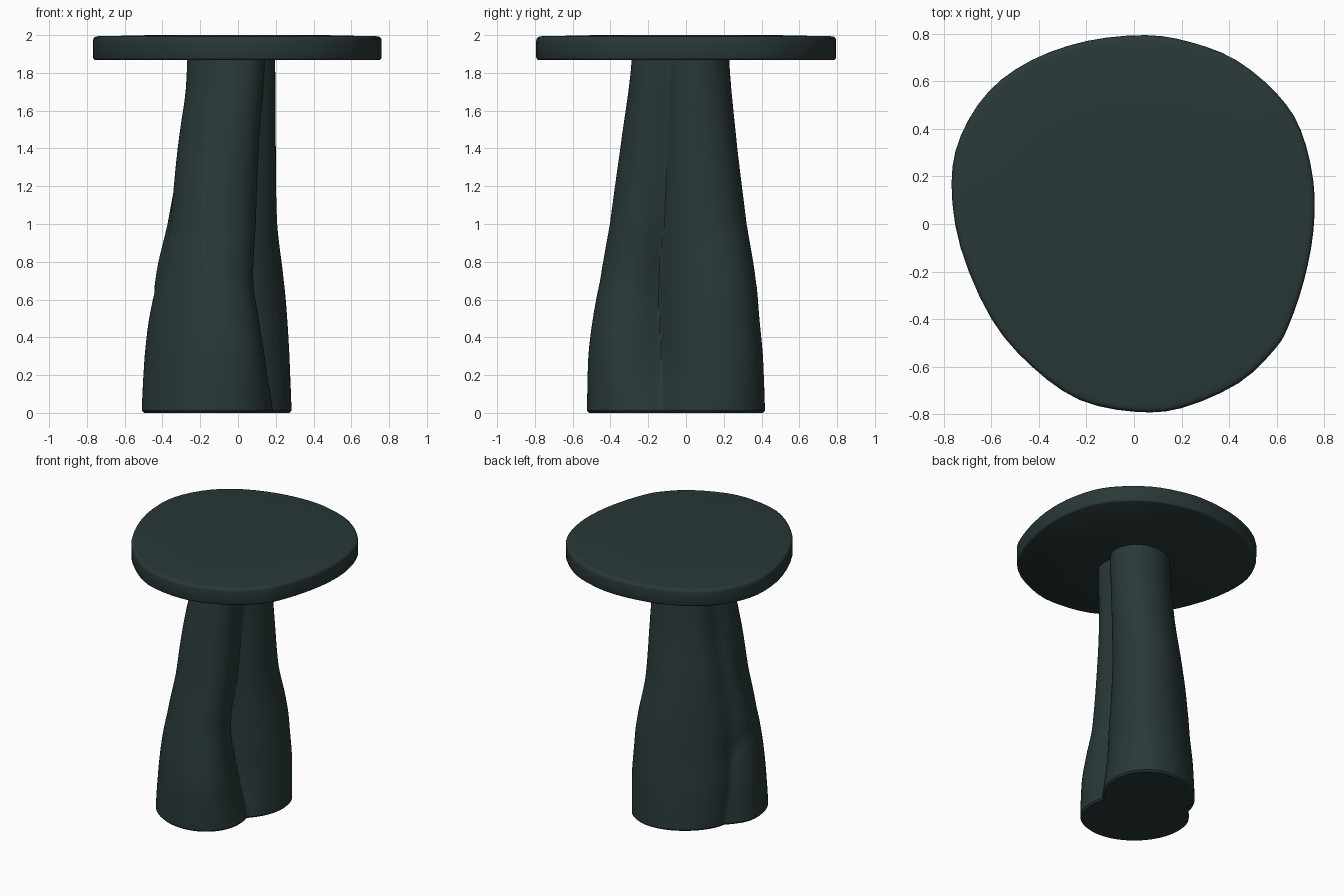
import bpy
import bmesh
import math
from mathutils import Matrix, Vector
from mathutils.geometry import interpolate_bezier

default_cube = bpy.data.objects.get("Cube")
if default_cube:
    bpy.data.objects.remove(default_cube, do_unlink=True)

# One dark green stain for the whole table
stain = bpy.data.materials.new("dark_green_stain")
stain.use_nodes = True
colour = (0.022, 0.040, 0.039, 1)
stain.diffuse_color = colour
shader = stain.node_tree.nodes["Principled BSDF"]
shader.inputs["Base Color"].default_value = colour
shader.inputs["Roughness"].default_value = 0.7


def loft(name, rings, angle):
    """Skin a stack of equal closed rings, cap both ends and smooth it."""
    bm = bmesh.new()
    loops = [[bm.verts.new(point) for point in ring] for ring in rings]
    count = len(loops[0])
    for low, high in zip(loops, loops[1:]):
        for i in range(count):
            j = (i + 1) % count
            bm.faces.new((low[i], low[j], high[j], high[i]))
    bm.faces.new(loops[0])
    bm.faces.new(loops[-1])
    bmesh.ops.recalc_face_normals(bm, faces=bm.faces)
    mesh = bpy.data.meshes.new(name)
    bm.to_mesh(mesh)
    bm.free()
    mesh.materials.append(stain)
    obj = bpy.data.objects.new(name, mesh)
    bpy.context.collection.objects.link(obj)
    bpy.ops.object.select_all(action='DESELECT')
    obj.select_set(True)
    bpy.context.view_layer.objects.active = obj
    bpy.ops.object.shade_smooth_by_angle(angle=math.radians(angle))


def blend(a, b, c, d, t):
    """Smooth value between b and c, guided by the neighbours a and d."""
    return 0.5 * (2 * b + (c - a) * t + (2 * a - 5 * b + 4 * c - d) * t * t
                  + (3 * b - a - 3 * c + d) * t ** 3)


def ray_to_ellipse(origin, direction, centre, radii):
    """Distance from an inner point to the far side of an ellipse."""
    offset = Vector(((origin.x - centre.x) / radii.x, (origin.y - centre.y) / radii.y))
    way = Vector((direction.x / radii.x, direction.y / radii.y))
    square = way.length_squared
    along = offset.dot(way)
    inside = along * along - square * (offset.length_squared - 1)
    return (math.sqrt(max(inside, 0)) - along) / square


# Tabletop: rounded pebble outline with softened rims and a barely domed top
outline = [(.05, .795), (.24, .765), (.43, .69), (.6, .55), (.7, .4), (.755, .18),
           (.755, -.03), (.715, -.24), (.65, -.43), (.59, -.53), (.44, -.67),
           (.2, -.775), (0, -.79), (-.23, -.74), (-.43, -.6), (-.6, -.4),
           (-.73, -.1), (-.768, .17), (-.73, .37), (-.61, .56), (-.43, .69), (-.2, .77)]
points = [Vector(p) for p in outline]
pebble = []
for i, start in enumerate(points):
    end = points[(i + 1) % len(points)]
    after = points[(i + 2) % len(points)]
    handle_a = start + (end - points[i - 1]) / 6
    handle_b = end - (after - start) / 6
    pebble += interpolate_bezier(start, handle_a, handle_b, end, 4)[:-1]
levels = [(1.868, .985), (1.873, .995), (1.883, 1), (1.97, 1),
          (1.984, .996), (1.991, .985), (1.994, .965), (2, .6)]
loft("tabletop", [[(p.x * s, p.y * s, z) for p in pebble] for z, s in levels], 50)

# Pedestal: two fused oval trunks on axes turned an eighth of a circle.
# Each row is height, centre and radii of the front and the back trunk,
# then the depth of the hollow on either side where they meet.
rows = [(0, -.235, -.01, .325, .375, -.005, .095, .39, .315, .01, .015),
        (.3, -.247, -.015, .295, .365, -.035, .095, .42, .3, .055, .03),
        (.5, -.255, -.015, .265, .335, -.04, .09, .41, .285, .06, .035),
        (.7, -.25, -.02, .235, .29, -.05, .09, .4, .27, .055, .03),
        (1, -.2, -.03, .23, .25, -.04, .08, .33, .25, .045, .025),
        (1.4, -.15, -.02, .22, .235, -.025, .05, .28, .225, .035, .025),
        (1.88, -.08, -.02, .195, .235, -.03, .02, .25, .22, .035, .02)]
eighth_turn = Matrix.Rotation(math.radians(45), 2)
hollow_sides = [(Vector((math.cos(a), math.sin(a))), width)
                for a, width in ((math.radians(-65), .42), (math.radians(113), .3))]


def pedestal_ring(row, inset):
    front, front_radii = Vector(row[1:3]), Vector(row[3:5])
    back, back_radii = Vector(row[5:7]), Vector(row[7:9])
    middle = (front + back) / 2
    ring = []
    for i in range(144):
        turn = math.tau * i / 144
        way = Vector((math.cos(turn), math.sin(turn)))
        reach = max(ray_to_ellipse(middle, way, front, front_radii),
                    ray_to_ellipse(middle, way, back, back_radii))
        for (side, width), depth in zip(hollow_sides, row[9:]):
            reach -= depth * math.exp(-(way.angle(side) / width) ** 2)
        spot = eighth_turn @ (middle + way * (reach - inset))
        ring.append((spot.x, spot.y, row[0]))
    return ring


steps = 6
rings = [pedestal_ring(rows[0], .012)]
for i in range(len(rows) - 1):
    before, after = rows[max(i - 1, 0)], rows[min(i + 2, len(rows) - 1)]
    for k in range(steps):
        t = k / steps
        row = [blend(*four, t) for four in zip(before, rows[i], rows[i + 1], after)]
        row[0] = rows[i][0] + (rows[i + 1][0] - rows[i][0]) * t
        if i == k == 0:
            row[0] = .012
        rings.append(pedestal_ring(row, 0))
rings.append(pedestal_ring(rows[-1], 0))
loft("pedestal", rings, 40)
